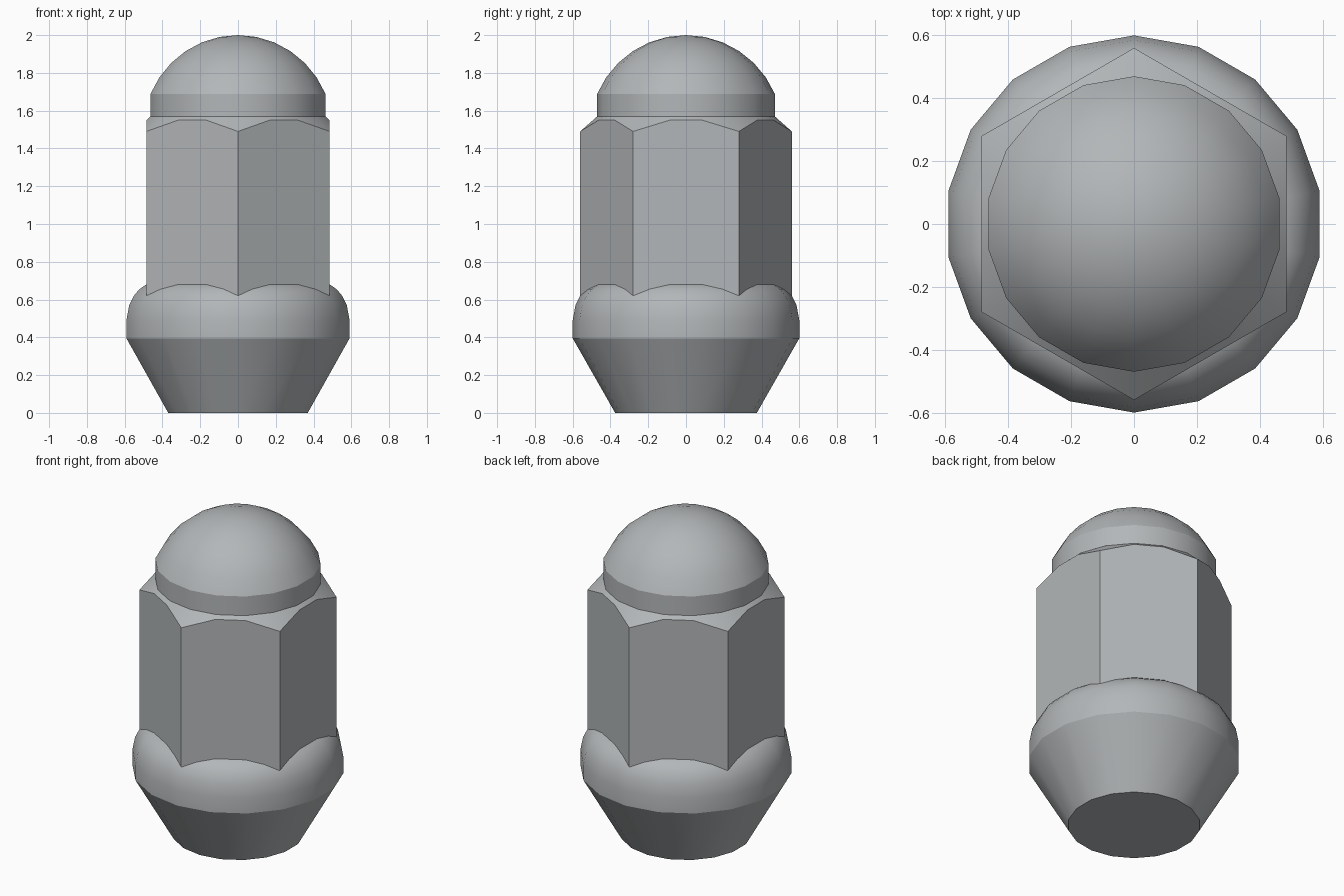
import bpy, bmesh, math
from mathutils import Vector

if "Cube" in bpy.data.objects:
    bpy.data.objects.remove(bpy.data.objects["Cube"])

SIDES = 18
STEP = math.tau / SIDES

steel = bpy.data.materials.new("grey_steel")
steel.use_nodes = True
COLOUR = (0.45, 0.47, 0.48, 1)
steel.diffuse_color = COLOUR
steel.node_tree.nodes["Principled BSDF"].inputs["Base Color"].default_value = COLOUR


def finish(name, bm, angle):
    """Turn a bmesh into a shaded object."""
    bmesh.ops.recalc_face_normals(bm, faces=bm.faces)
    mesh = bpy.data.meshes.new(name)
    bm.to_mesh(mesh)
    bm.free()
    mesh.materials.append(steel)
    obj = bpy.data.objects.new(name, mesh)
    bpy.context.collection.objects.link(obj)
    bpy.ops.object.select_all(action='DESELECT')
    obj.select_set(True)
    bpy.context.view_layer.objects.active = obj
    bpy.ops.object.shade_smooth_by_angle(angle=math.radians(angle))


def ring(bm, radius, z, sides):
    """Ring of vertices with one corner on +y."""
    return [bm.verts.new((radius * math.cos(a), radius * math.sin(a), z))
            for a in (math.pi / 2 + math.tau * i / sides for i in range(sides))]


def stack(profile, sides):
    """Closed solid from (radius, z) rings; a zero radius makes a pole."""
    bm = bmesh.new()
    rings = [ring(bm, r, z, sides) for r, z in profile]
    for low, high in zip(rings, rings[1:]):
        for i in range(sides):
            j = (i + 1) % sides
            bm.faces.new((low[i], low[j], high[j], high[i]))
    bm.faces.new(rings[0])
    bm.faces.new(rings[-1])
    bmesh.ops.remove_doubles(bm, verts=bm.verts, dist=1e-4)
    return bm


# Tapered seat and its rounded shoulder
seat = [(0.375, 0), (0.6, 0.395), (0.6, 0.49), (0.585, 0.57),
        (0.56, 0.62), (0.53, 0.655), (0.4925, 0.68), (0.42, 0.7)]
finish("tapered_seat", stack(seat, SIDES), 28)

# Hexagonal body, its top corners cut by a faceted cone
hexagon = stack([(0.56, 0.5), (0.56, 1.58)], 6)
for i in range(SIDES):
    a = math.pi / 2 + (i + 0.5) * STEP
    out = Vector((math.cos(a), math.sin(a), 0))
    cut = bmesh.ops.bisect_plane(
        hexagon, geom=hexagon.verts[:] + hexagon.edges[:] + hexagon.faces[:],
        dist=1e-5, plane_co=out * 0.485 + Vector((0, 0, 1.55)),
        plane_no=out * 0.9 + Vector((0, 0, 1)), clear_outer=True)
    rim = [e for e in cut["geom_cut"]
           if isinstance(e, bmesh.types.BMEdge) and e.is_boundary]
    bmesh.ops.holes_fill(hexagon, edges=rim, sides=0)
finish("hex_body", hexagon, 28)

# Domed cap: short collar, then a spherical arc up to the pole
R, CENTRE = 0.511, 1.489
start = math.acos(0.47 / R)
arc = [start + (math.pi / 2 - start) * i / 6 for i in range(7)]
dome = [(0.47, 1.57)] + [(R * math.cos(t), CENTRE + R * math.sin(t)) for t in arc]
bm = bmesh.new()
rings = [ring(bm, r, z, SIDES) for r, z in dome[:-1]]
pole = bm.verts.new((0, 0, 2))
for low, high in zip(rings, rings[1:] + [[pole] * SIDES]):
    for i in range(SIDES):
        j = (i + 1) % SIDES
        quad = dict.fromkeys((low[i], low[j], high[j], high[i]))
        bm.faces.new(list(quad))
bm.faces.new(rings[0])
finish("domed_cap", bm, 28)
